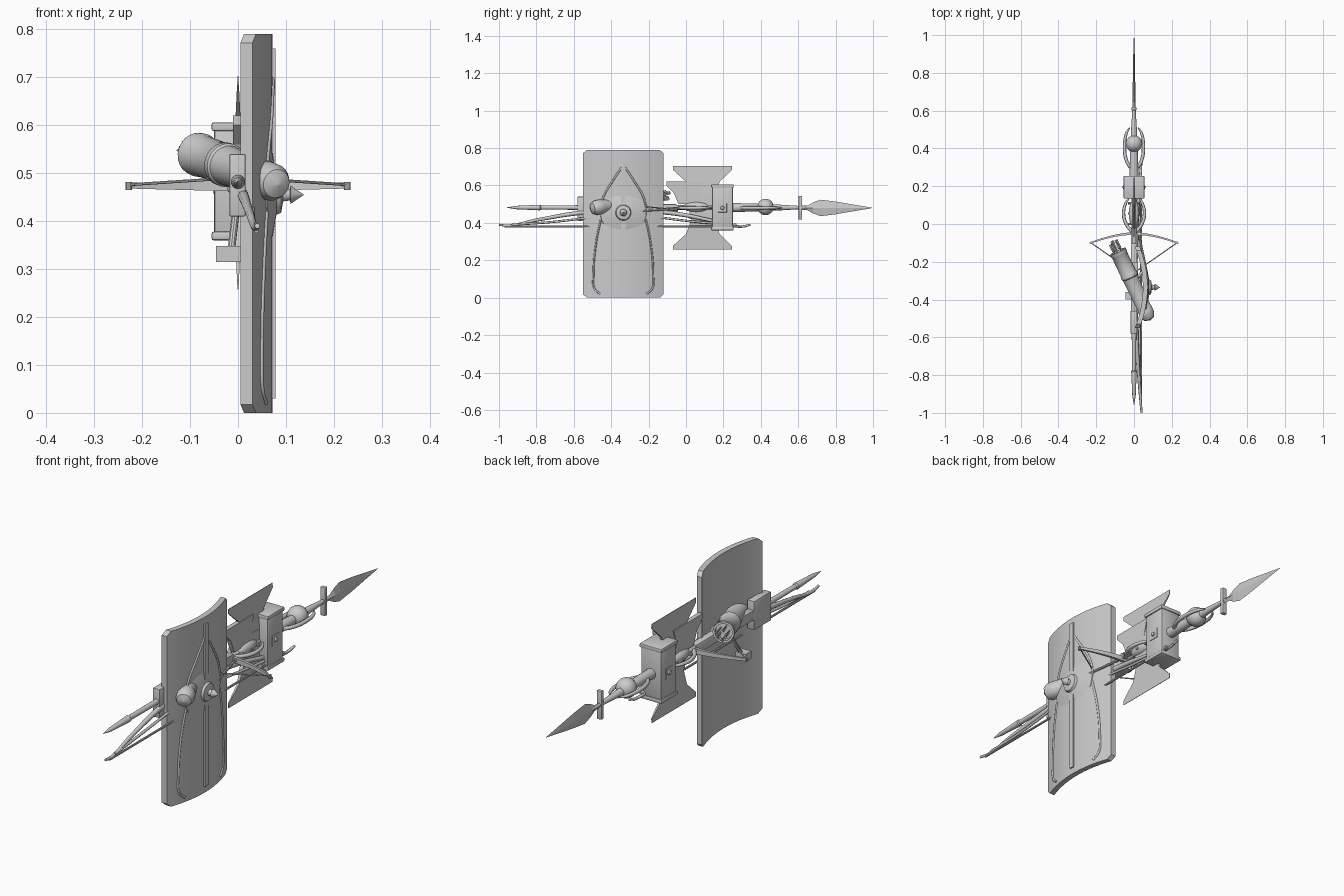
import bpy, bmesh, math
from mathutils import Vector

if "Cube" in bpy.data.objects:
    bpy.data.objects.remove(bpy.data.objects["Cube"])

Z = 0.48  # height of the main shaft axis


def finish(bm, name, smooth=False):
    bmesh.ops.recalc_face_normals(bm, faces=bm.faces)
    me = bpy.data.meshes.new(name)
    bm.to_mesh(me)
    bm.free()
    ob = bpy.data.objects.new(name, me)
    bpy.context.collection.objects.link(ob)
    if smooth:
        bpy.ops.object.select_all(action='DESELECT')
        ob.select_set(True)
        bpy.context.view_layer.objects.active = ob
        bpy.ops.object.shade_smooth_by_angle(angle=math.radians(35))
    return ob


def lathe(name, start, direction, profile, n=20):
    """Revolve (distance, radius) pairs about an axis."""
    d = Vector(direction).normalized()
    u = d.orthogonal().normalized()
    v = d.cross(u)
    bm = bmesh.new()
    rings = []
    for t, r in profile:
        c = Vector(start) + d * t
        rings.append([bm.verts.new(c + (u * math.cos(a) + v * math.sin(a)) * max(r, 0.0005))
                      for a in [2 * math.pi * i / n for i in range(n)]])
    for a, b in zip(rings, rings[1:]):
        for i in range(n):
            bm.faces.new((a[i], a[(i + 1) % n], b[(i + 1) % n], b[i]))
    bm.faces.new(rings[0])
    bm.faces.new(rings[-1])
    return finish(bm, name, True)


def rod(name, a, b, r, r2=None, n=10):
    a, b = Vector(a), Vector(b)
    return lathe(name, a, b - a, [(0, r), ((b - a).length, r if r2 is None else r2)], n)


def box(name, lo, hi, bevel=0.0):
    bm = bmesh.new()
    bmesh.ops.create_cube(bm, size=1)
    for v in bm.verts:
        v.co = [(l + h) / 2 + c * (h - l) for l, h, c in zip(lo, hi, v.co)]
    if bevel:
        bmesh.ops.bevel(bm, geom=bm.edges[:], offset=bevel, segments=2, affect='EDGES', profile=0.5)
    return finish(bm, name, bevel > 0)


def tube(name, pts, r, radii=None):
    cu = bpy.data.curves.new(name, 'CURVE')
    cu.dimensions = '3D'
    cu.bevel_depth = r
    cu.bevel_resolution = 2
    cu.use_fill_caps = True
    cu.resolution_u = 8
    sp = cu.splines.new('BEZIER')
    sp.bezier_points.add(len(pts) - 1)
    for i, (bp, p) in enumerate(zip(sp.bezier_points, pts)):
        bp.co = p
        bp.handle_left_type = bp.handle_right_type = 'AUTO'
        bp.radius = radii[i] if radii else 1
    ob = bpy.data.objects.new(name, cu)
    bpy.context.collection.objects.link(ob)
    return ob


def plate(name, pts):
    """Blade from (y, z, half thickness) outline points."""
    bm = bmesh.new()
    s = [[bm.verts.new((k * t, y, z)) for y, z, t in pts] for k in (-1, 1)]
    bm.faces.new(s[0])
    bm.faces.new(s[1])
    for i in range(len(pts)):
        j = (i + 1) % len(pts)
        bm.faces.new((s[0][i], s[0][j], s[1][j], s[1][i]))
    return finish(bm, name)


# Curved tower shield
YC = -0.335


def sx(y):
    return 0.072 - 0.042 * ((y - YC) / 0.215) ** 2


bm = bmesh.new()
cols = []
ys = [-0.55, -0.53] + [-0.53 + 0.39 * i / 16 for i in range(1, 16)] + [-0.14, -0.12]
for i, y in enumerate(ys):
    c = 0.018 if i in (0, len(ys) - 1) else 0
    cols.append([bm.verts.new((sx(y) - d, y, z)) for d, z in
                 ((0, c), (0, 0.79 - c), (0.025, 0.79 - c), (0.025, c))])
for a, b in zip(cols, cols[1:]):
    for i in range(4):
        bm.faces.new((a[i], a[(i + 1) % 4], b[(i + 1) % 4], b[i]))
bm.faces.new(cols[0])
bm.faces.new(cols[-1])
finish(bm, "shield_plate", True)

# Shield ribs, raised lines and spiked boss
box("shield_rib", (0.06, YC - 0.012, 0.03), (0.078, YC + 0.012, 0.76))
for s in (-1, 1):
    for nm, pts in (("upper", [(0.0, 0.71), (0.06, 0.62), (0.11, 0.53), (0.125, 0.455)]),
                    ("lower", [(0.12, 0.42), (0.145, 0.3), (0.16, 0.12), (0.155, 0.05), (0.125, 0.02)])):
        tube("shield_line_" + nm, [(sx(YC + s * y), YC + s * y, z) for y, z in pts], 0.005)
lathe("shield_boss", (0.05, YC, 0.455), (1, 0, 0),
      [(0, 0.128), (0.012, 0.122), (0.022, 0.09), (0.03, 0.042), (0.04, 0.038), (0.044, 0.014),
       (0.058, 0.012), (0.06, 0.019), (0.087, 0)], 28)
tube("shield_handle", [(0.045, -0.42, Z), (0.02, -0.38, Z), (0.02, -0.29, Z), (0.045, -0.25, Z)], 0.008)
rod("shield_bar", (0.062, -0.23, 0.465), (0.015, 0.0, 0.48), 0.006)

# Quiver with arrows
top, bot = Vector((-0.085, -0.145, 0.54)), Vector((0.08, -0.5, 0.478))
d = (bot - top).normalized()
L = (bot - top).length
lathe("quiver", top, d, [(0.03, 0.036), (0, 0.036), (0, 0.045), (0.015, 0.046), (0.02, 0.043),
                         (0.13, 0.043), (0.135, 0.046), (0.15, 0.046), (0.155, 0.042),
                         (L - 0.06, 0.037), (L - 0.055, 0.04), (L - 0.02, 0.039),
                         (L, 0.03), (L + 0.012, 0)], 24)
u = d.cross(Vector((0, 0, 1))).normalized()
v = d.cross(u)
for i in range(5):
    a = 2 * math.pi * i / 5
    p = top + (u * math.cos(a) + v * math.sin(a)) * 0.02
    tip = p - d * (0.05 + 0.012 * (i % 2))
    rod("arrow_shaft", p + d * 0.05, tip, 0.003, n=8)
    for w in (u, v):
        bm = bmesh.new()
        q = [bm.verts.new(tip + d * t + w * k) for t, k in
             ((0, -0.009), (0, 0.009), (0.04, 0.009), (0.05, 0), (0.04, -0.009))]
        bm.faces.new(q)
        finish(bm, "arrow_fletching")

# Crossbow
box("crossbow_stock", (-0.016, -0.5, 0.455), (0.016, -0.05, 0.5), 0.004)
box("crossbow_butt", (-0.018, -0.58, 0.41), (0.016, -0.46, 0.54), 0.003)
box("crossbow_grip", (-0.046, -0.4, 0.315), (0.005, -0.36, 0.348))
rod("crossbow_lever", (-0.015, -0.38, 0.33), (0, -0.3, 0.46), 0.008)
box("crossbow_lock", (-0.022, -0.27, 0.46), (0.022, -0.2, 0.51), 0.004)
bm = bmesh.new()
rows = []
for i in range(17):
    x = -0.23 + 0.46 * i / 16
    k = abs(x) / 0.23
    y, h, t = -0.05 - 0.05 * k ** 1.7, 0.012 - 0.006 * k, 0.007 - 0.003 * k
    rows.append([bm.verts.new((x, y + a * t, 0.474 + b * h)) for a, b in ((-1, -1), (1, -1), (1, 1), (-1, 1))])
for a, b in zip(rows, rows[1:]):
    for i in range(4):
        bm.faces.new((a[i], a[(i + 1) % 4], b[(i + 1) % 4], b[i]))
bm.faces.new(rows[0])
bm.faces.new(rows[-1])
finish(bm, "crossbow_limbs", True)
for s in (-1, 1):
    rod("crossbow_string", (s * 0.227, -0.1, 0.476), (s * 0.012, -0.25, 0.49), 0.003, n=6)
    rod("crossbow_limb_tip", (s * 0.228, -0.1, 0.465), (s * 0.228, -0.1, 0.482), 0.007)

# Longbow with string and double limb braces
tube("longbow", [(0.04, -1.0, 0.39), (0.036, -0.95, 0.385), (0.025, -0.8, 0.415), (0.01, -0.55, 0.455),
                 (0.005, -0.33, 0.465), (0.01, -0.1, 0.455), (0.025, 0.15, 0.41),
                 (0.036, 0.29, 0.38), (0.04, 0.345, 0.39)], 0.011,
     [0.5, 0.6, 0.8, 1.1, 1.3, 1.1, 0.8, 0.6, 0.5])
rod("longbow_string", (0.038, -0.97, 0.38), (0.038, 0.32, 0.38), 0.005, n=8)
for a, b in ((-0.93, -0.5), (0.27, -0.15)):
    tube("longbow_brace", [(0.037, a, 0.39), (0.03, (a + b) / 2, 0.405), (0.03, b, 0.43)], 0.006)

# Main shaft with pointed foot
lathe("shaft", (0, -0.96, Z + 0.002), (0, 1, 0),
      [(0, 0), (0.05, 0.009), (0.14, 0.013), (0.18, 0.015), (0.185, 0.011), (0.36, 0.012), (0.44, 0.014),
       (1.1, 0.014), (1.2, 0.024), (1.3, 0.022), (1.45, 0.016), (1.58, 0.008), (1.64, 0.006)], 16)

# Double axe blades, and a smaller blade
for s in (-1, 1):
    e, m, n = Z + s * 0.223, Z + s * 0.14, Z + s * 0.06
    plate("axe_blade", [(-0.07, e, 0.001), (0.245, e, 0.001), (0.245, e - s * 0.02, 0.002),
                        (0.18, m, 0.005), (0.15, n, 0.009), (0.03, n, 0.009), (0.0, m, 0.005),
                        (-0.07, e - s * 0.02, 0.002)])
    box("axe_neck", (-0.01, 0.02, min(Z, n)), (0.01, 0.16, max(Z, n)))
plate("small_axe_blade", [(-0.105, 0.62, 0.01), (0.1, 0.62, 0.01), (0.08, 0.54, 0.01), (0.06, 0.5, 0.01),
                          (-0.04, 0.5, 0.01), (-0.065, 0.56, 0.01), (-0.105, 0.6, 0.01)])

# Caged spindles
for y0, y1, w in ((-0.04, 0.14, 0.055), (0.29, 0.51, 0.05)):
    for s in (-1, 1):
        tube("cage_rib", [(s * 0.012, y0, Z), (s * w * 0.75, y0 + 0.04, Z), (s * w, (y0 + y1) / 2, Z),
                          (s * w * 0.8, y1 - 0.03, Z), (s * w * 0.45, y1, Z)], 0.009, [1, 1, 1, 0.8, 0.4])
for name, y, r, ly in (("front_spindle", 0.055, 0.028, 0.07), ("mace_ball", 0.425, 0.044, 0.044)):
    lathe(name, (0, y - ly, Z + 0.005), (0, 1, 0),
          [(ly * (1 - math.cos(math.pi * i / 12)), r * math.sin(math.pi * i / 12)) for i in range(13)], 24)
for y in (0.0, 0.055, 0.11):
    lathe("spindle_stud", (-0.032, y, Z), (1, 0, 0), [(0, 0.006), (0.064, 0.006)], 10)

# Hammer head with bands and diamonds
box("hammer_head", (-0.05, 0.14, 0.365), (0.05, 0.25, 0.6), 0.008)
for z in (0.36, 0.588):
    box("hammer_band", (-0.055, 0.135, z), (0.055, 0.254, z + 0.018), 0.004)
for s in (-1, 1):
    lathe("hammer_diamond", (s * 0.048, 0.195, Z), (s, 0, 0), [(0, 0.035), (0.004, 0.032)], 4)
    lathe("hammer_stud", (s * 0.05, 0.195, Z), (s, 0, 0), [(0, 0.011), (0.008, 0.009), (0.012, 0)], 14)

# Crossguard and leaf spear blade
box("crossguard", (-0.012, 0.602, 0.417), (0.012, 0.62, 0.545), 0.003)
bm = bmesh.new()
rows = []
for y, h, t in ((0.6, 0.012, 0.008), (0.65, 0.012, 0.008), (0.68, 0.03, 0.008), (0.72, 0.044, 0.007),
                (0.8, 0.034, 0.006), (0.9, 0.017, 0.004), (0.995, 0.001, 0.001)):
    rows.append([bm.verts.new(p) for p in ((t, y, Z), (0, y, Z + h), (-t, y, Z), (0, y, Z - h))])
for a, b in zip(rows, rows[1:]):
    for i in range(4):
        bm.faces.new((a[i], a[(i + 1) % 4], b[(i + 1) % 4], b[i]))
bm.faces.new(rows[0])
bm.faces.new(rows[-1])
finish(bm, "spear_blade")
